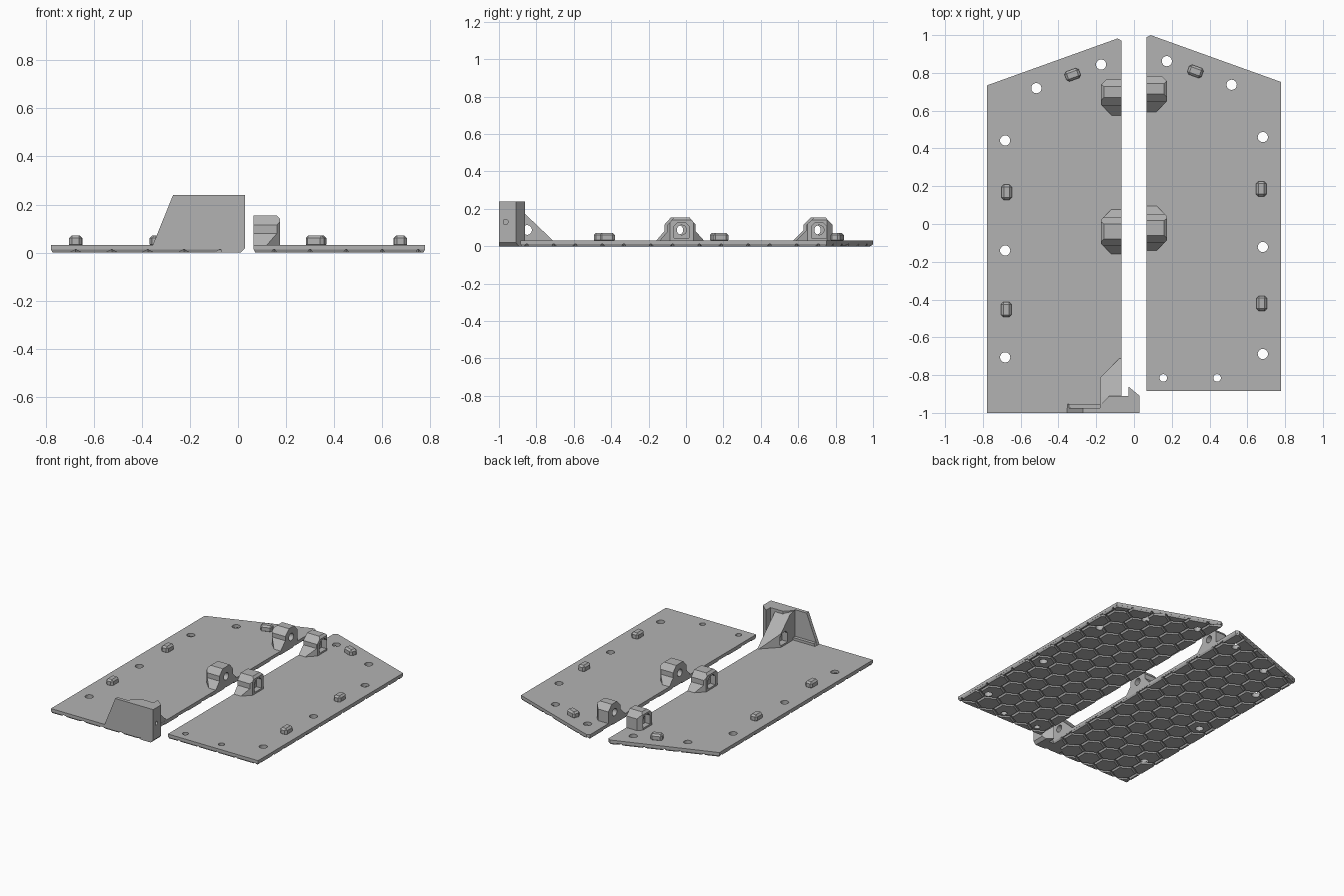
import bpy, bmesh, math
from mathutils import Vector, Matrix

if "Cube" in bpy.data.objects:
    bpy.data.objects.remove(bpy.data.objects["Cube"])

GREY = bpy.data.materials.new("plain grey")
GREY.use_nodes = True
GREY.diffuse_color = (0.45, 0.45, 0.45, 1)
GREY.node_tree.nodes["Principled BSDF"].inputs["Base Color"].default_value = (0.45, 0.45, 0.45, 1)


def make(name, bm, mirror=1):
    """Turn a bmesh into an object, optionally mirrored in x."""
    if mirror < 0:
        bmesh.ops.scale(bm, vec=(-1, 1, 1), verts=bm.verts)
    bmesh.ops.recalc_face_normals(bm, faces=bm.faces)
    mesh = bpy.data.meshes.new(name)
    bm.to_mesh(mesh)
    bm.free()
    mesh.materials.append(GREY)
    obj = bpy.data.objects.new(name, mesh)
    bpy.context.collection.objects.link(obj)
    return obj


def prism(points, axis, lo, hi):
    """Extrude a 2D profile along x (points are y, z), y (x, z) or z (x, y)."""
    place = {"x": lambda a, b, c: (c, a, b), "y": lambda a, b, c: (a, c, b),
             "z": lambda a, b, c: (a, b, c)}[axis]
    bm = bmesh.new()
    rings = [[bm.verts.new(place(a, b, c)) for a, b in points] for c in (lo, hi)]
    for ring in rings:
        bm.faces.new(ring)
    for i in range(len(points)):
        j = (i + 1) % len(points)
        bm.faces.new((rings[0][i], rings[0][j], rings[1][j], rings[1][i]))
    bmesh.ops.recalc_face_normals(bm, faces=bm.faces)
    return bm


def circle(a, b, r, sides=24):
    return [(a + r * math.cos(2 * math.pi * i / sides),
             b + r * math.sin(2 * math.pi * i / sides)) for i in range(sides)]


def trim(bm, point, normal):
    """Cut away everything beyond a plane and cap the opening."""
    geom = bm.verts[:] + bm.edges[:] + bm.faces[:]
    cut = bmesh.ops.bisect_plane(bm, geom=geom, dist=1e-5, plane_co=point,
                                 plane_no=normal, clear_outer=True)["geom_cut"]
    edges = [e for e in cut if isinstance(e, bmesh.types.BMEdge) and e.is_boundary]
    if edges:
        bmesh.ops.edgeloop_fill(bm, edges=edges)


def carve(obj, cutter_bm, mirror=1):
    """Subtract a solid from an object and bake the result."""
    cutter = make("cutter", cutter_bm, mirror)
    cutter.hide_render = True
    mod = obj.modifiers.new("cut", "BOOLEAN")
    mod.operation, mod.solver, mod.object = "DIFFERENCE", "EXACT", cutter
    bpy.context.view_layer.update()
    graph = bpy.context.evaluated_depsgraph_get()
    baked = bpy.data.meshes.new_from_object(obj.evaluated_get(graph))
    obj.modifiers.clear()
    obj.data = baked
    bpy.data.objects.remove(cutter)


def drills(holes):
    """Many upright round cutters in one mesh."""
    bm = bmesh.new()
    for x, y, r in holes:
        bmesh.ops.create_cone(bm, cap_ends=True, segments=24, radius1=r, radius2=r,
                              depth=0.2, matrix=Matrix.Translation((x, y, 0)))
    return bm


def tread(outline):
    """Honeycomb of tapered pads clipped to a convex outline."""
    pitch, height = 0.15, 0.013
    bm = bmesh.new()
    for row in range(-9, 10):
        for col in range(0, 8):
            x = (col + 0.5 * (row % 2)) * pitch
            y = row * pitch * math.sqrt(0.75)
            bmesh.ops.create_cone(bm, cap_ends=True, segments=6, radius1=0.075,
                                  radius2=0.083, depth=height,
                                  matrix=Matrix.Translation((x, y, height / 2)))
    centre = sum((Vector(p) for p in outline), Vector((0, 0))) / len(outline)
    for i, p in enumerate(outline):
        a, b = Vector(p), Vector(outline[(i + 1) % len(outline)])
        n = Vector((b.y - a.y, a.x - b.x)).normalized()
        if n.dot(a - centre) < 0:
            n = -n
        trim(bm, (a.x, a.y, height), (n.x, n.y, -0.5))
    return bm


def nut_pocket(y, z, lo, hi):
    return prism([(y - 0.04, z - 0.043), (y + 0.04, z - 0.043), (y + 0.04, z + 0.02),
                  (y + 0.02, z + 0.04), (y - 0.02, z + 0.04), (y - 0.04, z + 0.02)],
                 "x", lo, hi)


def lug(name, profile, hole_y, corners, shift, side):
    """Hinge ear with chamfered outer edges, bolt hole and nut pocket."""
    bm = prism([(y + shift, z) for y, z in profile], "x", 0.065, 0.175)
    for x, y, ny in corners:
        trim(bm, (x, y + shift, 0), (1, ny, 0))
    trim(bm, (0.16, 0, 0.155), (1, 0, 1))
    obj = make(name, bm, side)
    carve(obj, nut_pocket(hole_y + shift, 0.087, 0.135, 0.3), side)
    carve(obj, prism(circle(hole_y + shift, 0.087, 0.026), "x", 0, 0.3), side)


END_LUG = [(0.58, 0.02), (0.645, 0.085), (0.645, 0.115), (0.687, 0.155),
           (0.745, 0.155), (0.783, 0.115), (0.783, 0.02)]
MID_LUG = [(-0.15, 0.02), (-0.098, 0.08), (-0.098, 0.115), (-0.062, 0.155),
           (0.018, 0.155), (0.052, 0.115), (0.052, 0.08), (0.105, 0.02)]

for label, side, shift, front in (("left", 1, 0, -0.885), ("right", -1, -0.018, -1)):
    # plate and honeycomb underside
    outline = [(0.065, front), (0.778, front), (0.778, 0.752 + shift),
               (0.088, 1.0 + shift), (0.065, 0.988 + shift)]
    holes = [(x, y + shift, 0.027) for x, y in
             ((0.682, 0.46), (0.682, -0.122), (0.682, -0.688), (0.517, 0.737), (0.174, 0.862))]
    if side > 0:
        holes += [(0.155, -0.815, 0.02), (0.44, -0.815, 0.02)]
    plate = make(label + "_plate", prism(outline, "z", 0.012, 0.032), side)
    carve(plate, drills(holes), side)
    pads = make(label + "_tread", tread(outline), side)
    carve(pads, drills(holes), side)

    # small locating pegs
    pegs = [(0.674, 0.186, 90), (0.676, -0.42 if side > 0 else -0.435, 90), (0.325, 0.808, -20)]
    for i, (x, y, turn) in enumerate(pegs):
        bm = bmesh.new()
        place = Matrix.Translation((x, y + shift, 0.047)) @ Matrix.Rotation(math.radians(turn), 4, "Z")
        bmesh.ops.create_cube(bm, size=1, matrix=place @ Matrix.Diagonal((0.08, 0.055, 0.05, 1)))
        bmesh.ops.bevel(bm, geom=bm.edges[:], offset=0.012, segments=1, affect="EDGES")
        make(f"{label}_peg_{i + 1}", bm, side)

    # hinge lugs
    lug(label + "_back_lug", END_LUG, 0.712, [(0.175, 0.65, -1), (0.175, 0.755, 1)], shift, side)
    lug(label + "_middle_lug", MID_LUG, -0.023, [(0.175, -0.085, -1), (0.175, 0.04, 1)], shift, side)

# bracket wall at the front
wall = prism([(-0.355, 0.03), (-0.27, 0.24), (0.03, 0.24), (0.03, 0.02), (0.01, 0),
              (-0.07, 0), (-0.07, 0.03)], "y", -1, -0.975)
make("bracket_wall", wall)
make("bracket_ledge", prism([(-0.355, 0.025), (-0.345, 0.05), (-0.17, 0.05), (-0.17, 0.025)],
                            "y", -0.976, -0.952))

# hooked block behind the wall
block = prism([(-0.18, -0.99), (0.03, -0.99), (0.03, -0.91), (-0.03, -0.86), (-0.03, -0.91),
               (-0.13, -0.91), (-0.18, -0.96)], "z", 0, 0.24)
trim(block, (0.03, 0, 0.02), (1, 0, -1))
block = make("bracket_block", block)
carve(block, prism(circle(-0.965, 0.13, 0.014, 16), "x", -0.05, 0.2))

# sloping gusset with bolt hole and nut pocket
gusset = prism([(-0.96, 0.02), (-0.96, 0.235), (-0.915, 0.225), (-0.7, 0.02)], "x", -0.18, -0.066)
trim(gusset, (-0.18, -0.815, 0), (-1, 1, 0))
trim(gusset, (-0.18, -0.96, 0), (-1, -0.9, 0))
gusset = make("bracket_gusset", gusset)
carve(gusset, nut_pocket(-0.85, 0.087, -0.3, -0.135))
carve(gusset, prism(circle(-0.85, 0.087, 0.026), "x", -0.3, 0))
